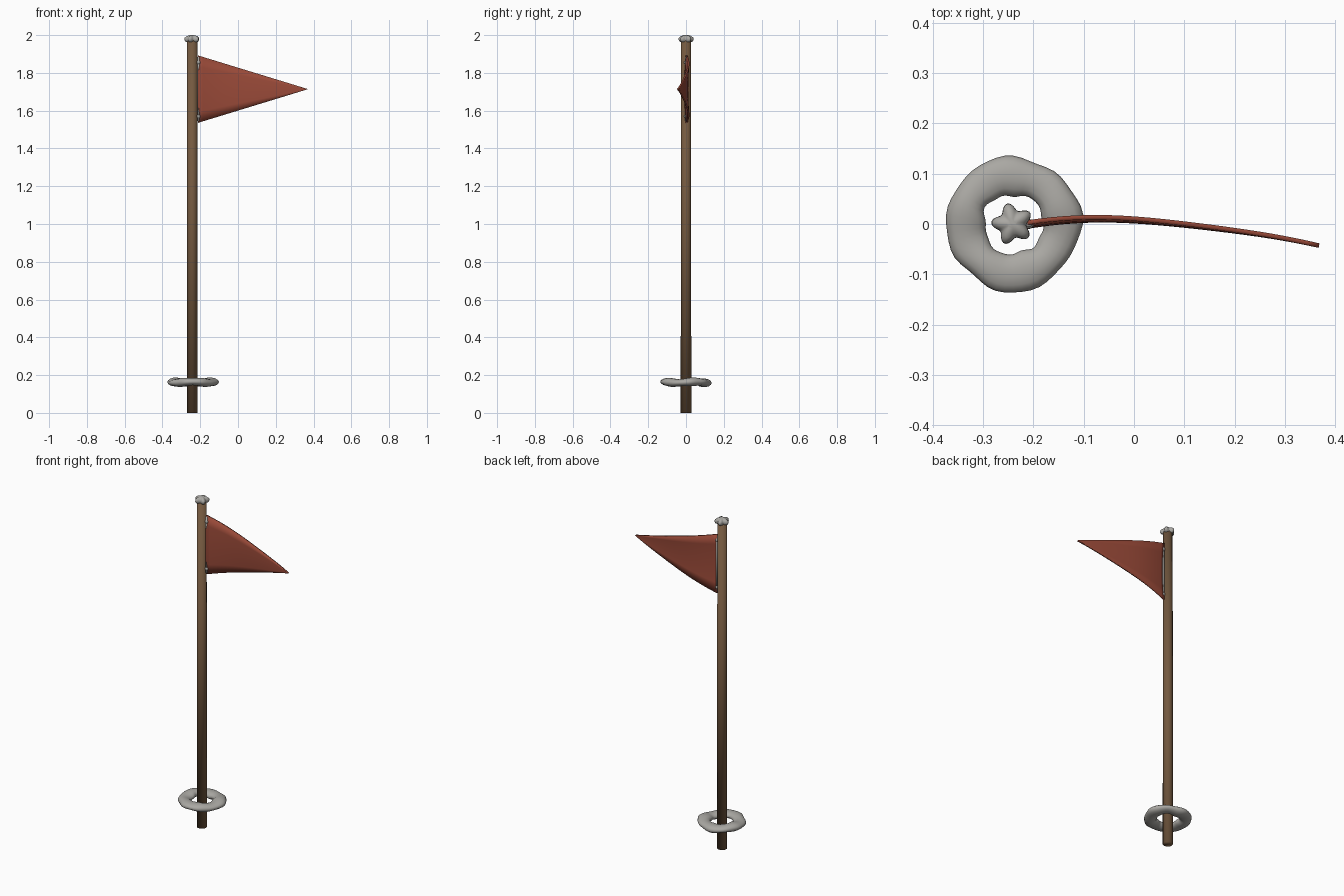
import bpy, bmesh
from math import sin, cos, pi, radians

if "Cube" in bpy.data.objects:
    bpy.data.objects.remove(bpy.data.objects["Cube"])

PX = -0.242  # pole axis


def material(name, rgb):
    m = bpy.data.materials.new(name)
    m.diffuse_color = (*rgb, 1)
    m.use_nodes = True
    m.node_tree.nodes["Principled BSDF"].inputs["Base Color"].default_value = m.diffuse_color
    return m


WOOD = material("brown wood", (0.175, 0.10, 0.05))
RED = material("brick red", (0.32, 0.068, 0.04))
GREY = material("pale grey", (0.40, 0.39, 0.365))


def make(name, verts, faces, mat):
    me = bpy.data.meshes.new(name)
    me.from_pydata(verts, [], faces)
    bm = bmesh.new()
    bm.from_mesh(me)
    bmesh.ops.recalc_face_normals(bm, faces=bm.faces)
    bm.to_mesh(me)
    bm.free()
    me.materials.append(mat)
    me.shade_smooth()
    ob = bpy.data.objects.new(name, me)
    bpy.context.collection.objects.link(ob)
    return ob


def lathe(name, profile, sides, mat, cx=PX, lobe=lambda a: 1.0):
    """Stack of (radius, z) rings with capped ends; lobe scales radius by angle."""
    verts, faces = [], []
    for r, z in profile:
        for i in range(sides):
            a = 2 * pi * i / sides
            verts.append((cx + r * lobe(a) * cos(a), r * lobe(a) * sin(a), z))
    for k in range(len(profile) - 1):
        for i in range(sides):
            j = (i + 1) % sides
            faces.append((k * sides + i, k * sides + j,
                          (k + 1) * sides + j, (k + 1) * sides + i))
    n = (len(profile) - 1) * sides
    faces += [tuple(range(sides))[::-1], tuple(range(n, n + sides))]
    return make(name, verts, faces, mat)


# Pole
lathe("pole", [(0.028, 0), (0.027, 1.975)], 16, WOOD)

# Five-lobed knob on top of the pole
lathe("top_knob",
      [(0.020, 1.962), (0.031, 1.966), (0.035, 1.976), (0.034, 1.986),
       (0.024, 1.995), (0.010, 2.0)], 50, GREY,
      lobe=lambda a: 1 + 0.2 * cos(5 * (a - radians(176))))

# Lumpy ring hanging loose around the base
NU, NV = 48, 14
verts, faces = [], []
for i in range(NU):
    a = 2 * pi * i / NU
    major = 0.0965 + 0.002 * sin(3 * a + 0.6) + 0.0012 * cos(7 * a)
    wide = 0.037 + 0.003 * sin(4 * a + 1) + 0.0015 * sin(9 * a)
    tall = 0.021 + 0.002 * sin(5 * a)
    lift = 0.162 + 0.003 * sin(3 * a)
    for j in range(NV):
        b = 2 * pi * j / NV
        r = major + wide * cos(b)
        verts.append((PX + 0.002 + r * cos(a), r * sin(a), lift + tall * sin(b)))
        i2, j2 = (i + 1) % NU, (j + 1) % NV
        faces.append((i * NV + j, i2 * NV + j, i2 * NV + j2, i * NV + j2))
make("base_ring", verts, faces, GREY)


# Pennant: tapering sheet with a gentle billow
def billow(t):
    return -0.003 + 0.055 * t - 0.093 * t * t + 0.006 * sin(2 * pi * t) * (1 - t)


COLS, ROWS = 24, 6
verts, faces = [], []
for i in range(COLS + 1):
    t = i / COLS
    half = 0.177 * (1 - t) + 0.001
    for j in range(ROWS + 1):
        s = 2 * j / ROWS - 1
        verts.append((-0.212 + 0.58 * t,
                      billow(t) + 0.008 * s * s * (1 - t) - 0.002, 1.714 + half * s))
        if i < COLS and j < ROWS:
            k = i * (ROWS + 1) + j
            faces.append((k, k + ROWS + 1, k + ROWS + 2, k + 1))
flag = make("pennant", verts, faces, RED)
solid = flag.modifiers.new("thickness", 'SOLIDIFY')
solid.thickness = 0.009
solid.offset = 0

# Cord along the hoist edge, with a small knot near each end
lathe("hoist_cord", [(0.0065, 1.545), (0.0065, 1.885)], 10, GREY, cx=-0.209)
for name, z in (("lower_knot", 1.57), ("upper_knot", 1.855)):
    lathe(name, [(0.003, z - 0.011), (0.009, z - 0.006), (0.010, z),
                 (0.009, z + 0.006), (0.003, z + 0.011)], 12, GREY, cx=-0.209)
